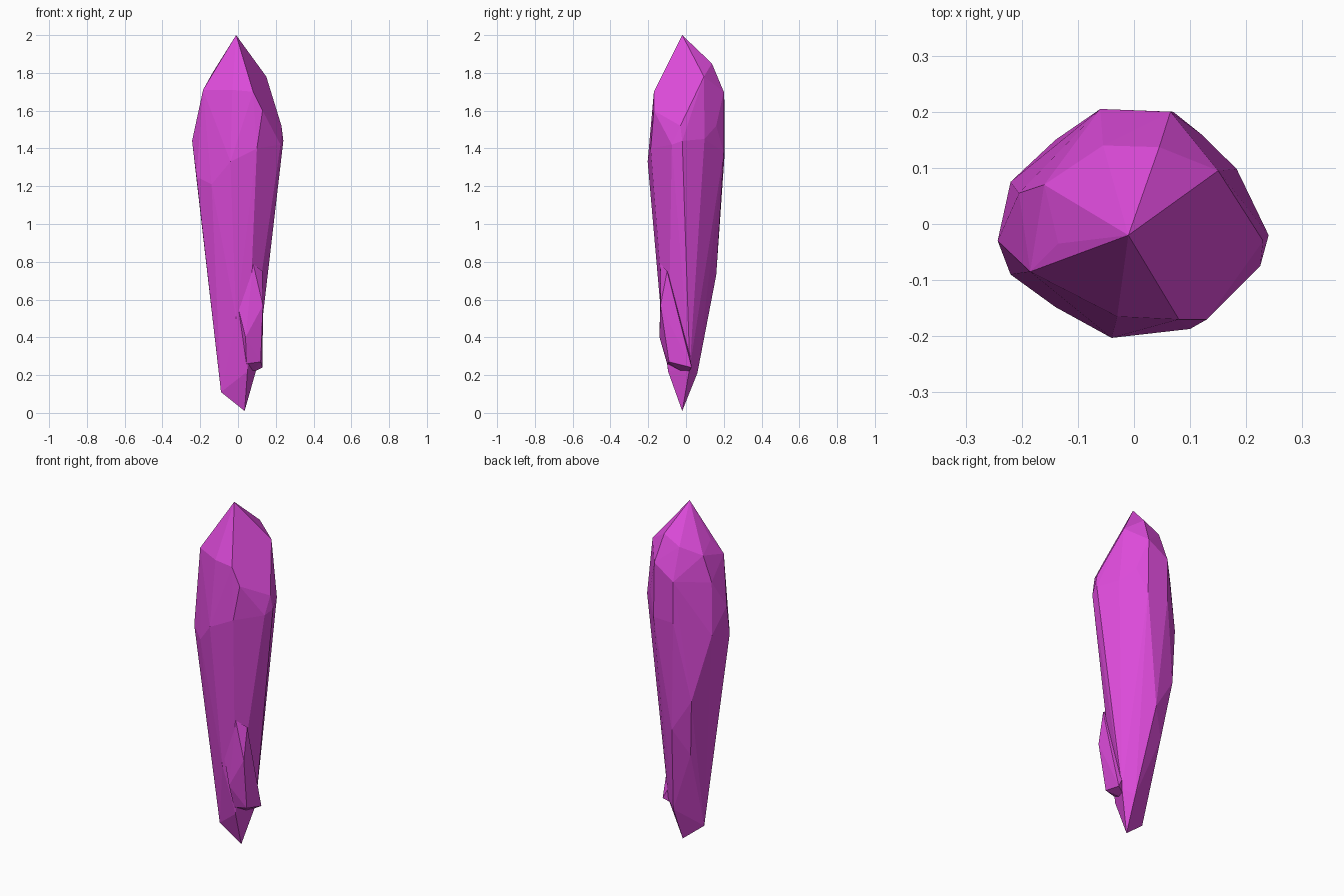
import bpy, bmesh

if "Cube" in bpy.data.objects:
    bpy.data.objects.remove(bpy.data.objects["Cube"])

mat = bpy.data.materials.new("violet_crystal")
mat.diffuse_color = (0.72, 0.07, 0.70, 1)
mat.use_nodes = True
mat.node_tree.nodes["Principled BSDF"].inputs["Base Color"].default_value = mat.diffuse_color


def hull(name, points):
    """Faceted flat-shaded solid wrapped around a few corner points."""
    bm = bmesh.new()
    for p in points:
        bm.verts.new(p)
    res = bmesh.ops.convex_hull(bm, input=bm.verts)
    inner = [v for v in bm.verts if not v.link_faces]
    bmesh.ops.delete(bm, geom=inner, context='VERTS')
    bmesh.ops.recalc_face_normals(bm, faces=bm.faces)
    me = bpy.data.meshes.new(name)
    bm.to_mesh(me)
    bm.free()
    me.materials.append(mat)
    ob = bpy.data.objects.new(name, me)
    bpy.context.collection.objects.link(ob)
    return ob


# Crystal tip and crown facets
crown = [(-.01, -.02, 2.0), (.045, .137, 1.85), (.15, .095, 1.78),
         (-.055, .14, 1.80), (-.16, .07, 1.75), (-.135, -.035, 1.80),
         (-.185, -.085, 1.71), (-.03, -.165, 1.71), (.08, -.17, 1.70),
         (.13, -.17, 1.60), (.23, -.03, 1.52), (-.205, .055, 1.60),
         (.065, .2, 1.70), (-.06, .205, 1.62)]

# Widest belt
belt = [(.24, -.02, 1.44), (.225, -.075, 1.42), (.10, -.187, 1.40),
        (-.04, -.203, 1.33), (-.14, -.148, 1.21), (-.22, -.09, 1.25),
        (-.243, -.03, 1.44), (-.22, .075, 1.30), (-.06, .205, 1.38),
        (.07, .2, 1.38), (.12, .16, 1.52), (.183, .098, 1.45)]

# Tapering root
root = [(-.14, .15, .92), (-.02, .16, .73), (-.10, .10, .58),
        (.04, .06, .21), (.10, .02, .24), (.05, -.095, .22),
        (-.01, -.13, .50), (-.09, -.04, .11), (.035, -.02, .01)]

# Small shard fused to the lower front right
bump = [(.08, -.135, .79), (.13, -.10, .75), (.132, -.135, .57),
        (.04, -.14, .40), (0, -.13, .56), (.13, .03, .24),
        (.12, -.09, .27), (.045, -.10, .26), (0, 0, .50), (.05, 0, .20)]

crystal = hull("crystal", crown + belt + root)
shard = hull("shard_cutter", bump)
shard.hide_render = True

# Fuse the shard into the crystal
mod = crystal.modifiers.new("fuse", 'BOOLEAN')
mod.operation = 'UNION'
mod.solver = 'EXACT'
mod.object = shard
bpy.context.view_layer.objects.active = crystal
crystal.select_set(True)
bpy.ops.object.modifier_apply(modifier="fuse")
bpy.data.objects.remove(shard)
